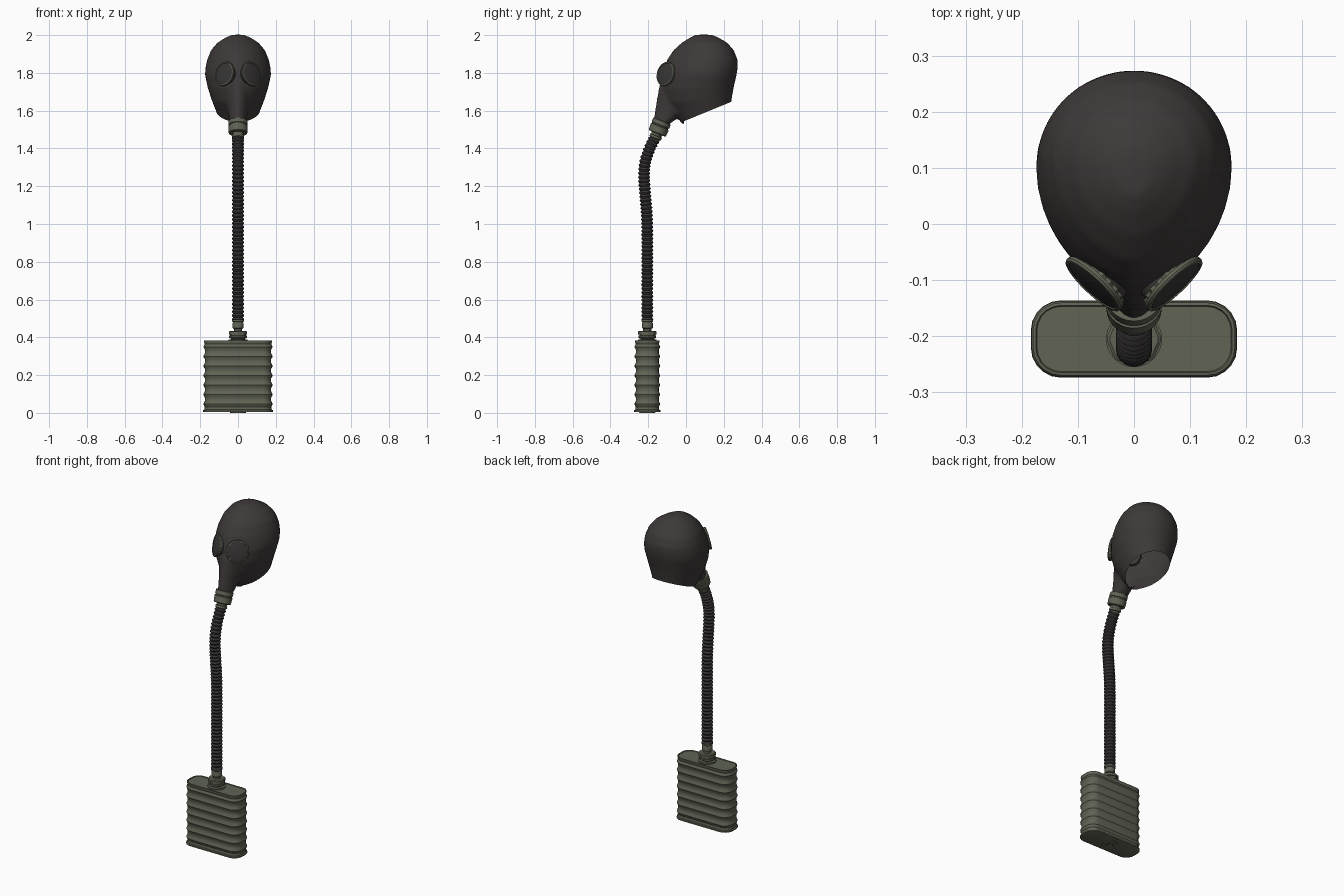
import bpy, bmesh, math
from mathutils import Vector

if "Cube" in bpy.data.objects:
    bpy.data.objects.remove(bpy.data.objects["Cube"])


def material(name, rgb):
    m = bpy.data.materials.new(name)
    m.diffuse_color = (*rgb, 1)
    m.use_nodes = True
    m.node_tree.nodes["Principled BSDF"].inputs["Base Color"].default_value = m.diffuse_color
    return m


RUBBER = material("dark_rubber", (0.048, 0.041, 0.040))
OLIVE = material("olive_metal", (0.115, 0.125, 0.088))
HOSE = material("hose_rubber", (0.040, 0.035, 0.036))
LENS = material("dark_lens", (0.040, 0.037, 0.036))


def add_mesh(name, bm, mat):
    bmesh.ops.recalc_face_normals(bm, faces=bm.faces)
    me = bpy.data.meshes.new(name)
    bm.to_mesh(me)
    bm.free()
    me.materials.append(mat)
    ob = bpy.data.objects.new(name, me)
    bpy.context.collection.objects.link(ob)
    return ob


def skin(bm, rings):
    """Join equal-sized rings of points into a capped tube."""
    loops = [[bm.verts.new(p) for p in r] for r in rings]
    n = len(loops[0])
    for a, b in zip(loops, loops[1:]):
        for i in range(n):
            j = (i + 1) % n
            bm.faces.new((a[i], a[j], b[j], b[i]))
    bm.faces.new(loops[0])
    bm.faces.new(loops[-1])


def loft(name, rings, mat):
    bm = bmesh.new()
    skin(bm, rings)
    return add_mesh(name, bm, mat)


def lathe(name, profile, origin, axis, mat, n=24, scallop=0.0, teeth=12):
    """Turn (distance along axis, radius) points around an axis."""
    q = Vector(axis).to_track_quat('Z', 'Y')
    rings = []
    for t, r in profile:
        ring = []
        for i in range(n):
            a = 2 * math.pi * i / n
            rr = r * (1 + scallop * math.cos(teeth * a))
            ring.append(Vector(origin) + q @ Vector((rr * math.cos(a), rr * math.sin(a), t)))
        rings.append(ring)
    return loft(name, rings, mat)


# --- Mask: egg-shaped head and snout fused together, open at the neck
def egg(z, yf, yb, hw, n=40):
    yw = yf + 0.58 * (yb - yf)
    ring = []
    for i in range(n):
        a = 2 * math.pi * i / n
        s, c = math.sin(a), math.cos(a)
        y = yw + c * ((yb - yw) if c > 0 else (yw - yf))
        x = hw * math.copysign(abs(s) ** (1.25 if c < 0 else 1.0), s)
        ring.append(Vector((x, y, z)))
    return ring


head = [(1.53, -.02, .235, .095), (1.60, -.08, .237, .117), (1.65, -.12, .240, .137),
        (1.72, -.135, .252, .160), (1.79, -.127, .268, .175), (1.83, -.115, .274, .172),
        (1.87, -.10, .273, .163), (1.92, -.067, .253, .143), (1.96, -.022, .218, .109),
        (1.987, .02, .172, .066), (2.002, .05, .135, .03)]
snout = [(1.515, -.165, -.10, .035), (1.53, -.170, -.085, .043), (1.57, -.169, -.035, .048),
         (1.62, -.161, .03, .060), (1.68, -.151, .08, .076), (1.75, -.138, .10, .088)]
bm = bmesh.new()
skin(bm, [egg(*r) for r in head])
skin(bm, [egg(*r) for r in snout])
mask = add_mesh("mask", bm, RUBBER)
rem = mask.modifiers.new("fuse", 'REMESH')
rem.mode = 'VOXEL'
rem.voxel_size = 0.009
smo = mask.modifiers.new("soften", 'SMOOTH')
smo.factor = 0.5
smo.iterations = 5
fused = bpy.data.meshes.new_from_object(mask.evaluated_get(bpy.context.evaluated_depsgraph_get()))
mask.modifiers.clear()
bm = bmesh.new()
bm.from_mesh(fused)
# neck opening: slice along a tilted plane, keeping the snout in front
p, nrm = Vector((0, .02, 1.557)), Vector((0, -.088, .215)).normalized()
back = [f for f in bm.faces if f.calc_center_median().y > -0.01]
geom = set(back) | {e for f in back for e in f.edges} | {v for f in back for v in f.verts}
bmesh.ops.bisect_plane(bm, geom=list(geom), plane_co=p, plane_no=nrm)
bm.normal_update()
cut = [f for f in bm.faces if f.calc_center_median().y > -0.012
       and (f.calc_center_median() - p).dot(nrm) < 0]
bmesh.ops.delete(bm, geom=cut, context='FACES')
bm.to_mesh(mask.data)
bm.free()

# --- Eyepieces: socket, scalloped rim and lens on each side
for s, side in ((-1, "left"), (1, "right")):
    c = (s * .071, -.107, 1.795)
    ax = (s * .66, -.70, .22)
    lathe(side + "_eye_socket", [(-.04, .052), (-.008, .056)], c, ax, RUBBER, 32)
    lathe(side + "_eye_rim_teeth", [(-.012, .060), (-.004, .061)], c, ax, OLIVE, 80, .035, 20)
    lathe(side + "_eye_rim", [(-.005, .065), (.001, .066), (.005, .064), (.006, .058),
                              (.001, .056)], c, ax, OLIVE, 40)
    lathe(side + "_lens", [(-.002, .057), (.004, .057), (.007, .045)], c, ax, LENS, 32)

# --- Mask outlet coupling, tilted with the snout
lathe("mask_coupling",
      [(0, .044), (.002, .050), (.024, .050), (.026, .046), (.031, .046), (.033, .051),
       (.068, .049), (.072, .045), (.072, .030), (.084, .028), (.086, .033), (.098, .033),
       (.102, .027), (.118, .027)],
      (0, -.126, 1.546), (0, -.38, -.925), OLIVE, 28)

# --- Corrugated hose along a smooth path in the middle plane
pts = [(-.150, 1.50), (-.167, 1.452), (-.192, 1.40), (-.215, 1.33), (-.222, 1.26),
       (-.217, 1.17), (-.208, 1.06), (-.205, .95), (-.205, .70), (-.205, .485), (-.205, .40)]
pts = [Vector((0, y, z)) for y, z in pts]


def path(u):
    k = min(int(u), len(pts) - 4)
    t = u - k
    a, b, c, d = pts[k:k + 4]
    return 0.5 * (2 * b + (c - a) * t + (2 * a - 5 * b + 4 * c - d) * t * t
                  + (3 * b - a - 3 * c + d) * t ** 3)


dense = [path((len(pts) - 3) * i / 400) for i in range(401)]
dist = [0.0]
for a, b in zip(dense, dense[1:]):
    dist.append(dist[-1] + (b - a).length)
RIBS, rings, k = 48, [], 0
for i in range(RIBS * 4 + 1):
    d = dist[-1] * i / (RIBS * 4)
    while k < 399 and dist[k + 1] < d:
        k += 1
    step = dense[k + 1] - dense[k]
    cen = dense[k] + step * ((d - dist[k]) / step.length)
    lo, hi = max(k - 6, 0), min(k + 7, 400)
    tan = (dense[hi] - dense[lo]).normalized()
    side = Vector((1, 0, 0))
    up = tan.cross(side)
    r = (.0255, .030, .0325, .030)[i % 4]
    rings.append([cen + r * (math.cos(a) * side + math.sin(a) * up)
                  for a in (2 * math.pi * j / 18 for j in range(18))])
loft("hose", rings, HOSE)

# --- Hose end fitting and nut on the canister
Z = (0, 0, 1)
lathe("hose_fitting",
      [(.42, .022), (.445, .022), (.450, .029), (.475, .029), (.480, .026), (.484, .031),
       (.492, .031), (.495, .026)], (0, -.205, 0), Z, OLIVE)
lathe("canister_neck", [(.375, .050), (.388, .050), (.390, .036), (.43, .036)],
      (0, -.205, 0), Z, OLIVE)
lathe("canister_nut", [(.394, .040), (.398, .046), (.408, .046), (.410, .041), (.414, .041),
                       (.416, .047), (.430, .047), (.434, .042)],
      (0, -.205, 0), Z, OLIVE, 48, .03, 8)


# --- Canister: rounded box with horizontal ribs
def rounded(z, off):
    hx, hy, r = .185 - off, .070 - off, .055 - off
    ring = []
    for q, (sx, sy) in enumerate(((1, 1), (-1, 1), (-1, -1), (1, -1))):
        for i in range(6):
            a = math.pi / 2 * (q + i / 5)
            ring.append(Vector((sx * (hx - r) + r * math.cos(a),
                                -.205 + sy * (hy - r) + r * math.sin(a), z)))
    return ring


body = [(.004, .006), (.006, .001), (.014, .001), (.017, .007)]
for i in range(7):
    z = .020 + i * .0505
    body += [(z + .012, .009), (z + .021, .004), (z + .027, .002), (z + .033, .004),
             (z + .042, .009)]
body += [(.377, .005), (.383, .005), (.384, .010), (.380, .012)]
loft("canister", [rounded(z, o) for z, o in body], OLIVE)
lathe("canister_bottom_plug", [(0, .028), (0, .042), (.008, .044)], (0, -.205, 0), Z, OLIVE)
lathe("canister_bottom_hole", [(-.0005, .024), (.004, .024)], (0, -.205, .0005), Z, LENS)

# --- Smooth shading with crisp edges
bpy.ops.object.select_all(action='DESELECT')
for ob in bpy.data.objects:
    ob.select_set(True)
bpy.context.view_layer.objects.active = mask
bpy.ops.object.shade_smooth_by_angle(angle=math.radians(35))
